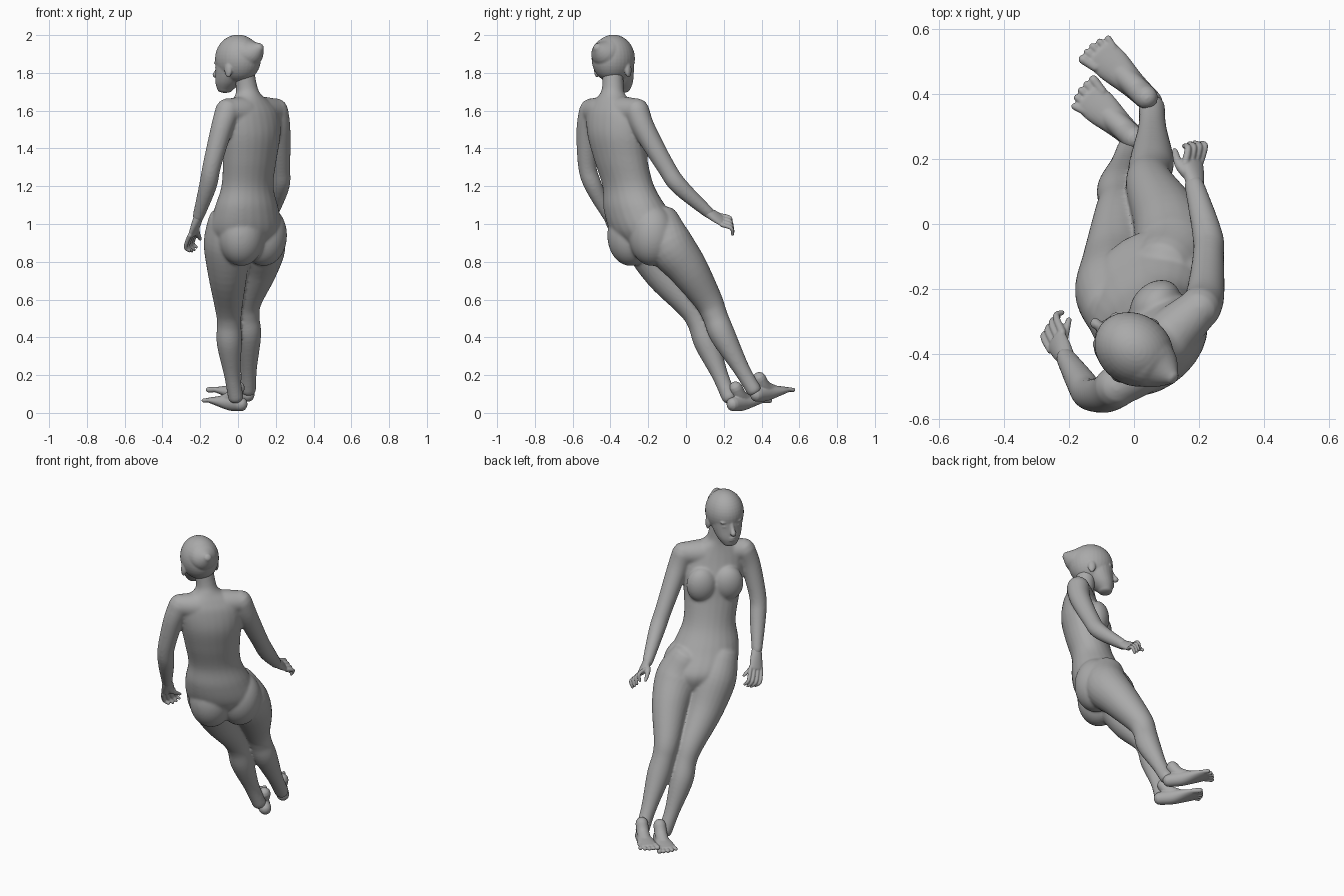
import bpy
import bmesh
from math import sin, cos, pi, radians
from mathutils import Vector, Matrix

default_cube = bpy.data.objects.get("Cube")
if default_cube:
    bpy.data.objects.remove(default_cube)

UP = Vector((0, 0, 1))
BODY_FACING = Vector((-.7, .72, 0)).normalized()
HEAD_FACING = Vector((-.83, .56, 0)).normalized()
RIGHTWARD = BODY_FACING.cross(UP)

clay = bpy.data.materials.new("clay_grey")
clay.use_nodes = True
clay.diffuse_color = (.4, .4, .4, 1)
clay.node_tree.nodes["Principled BSDF"].inputs["Base Color"].default_value = clay.diffuse_color


def offset(origin, facing, side=0, ahead=0, height=0):
    """Point placed sideways, ahead and above an origin."""
    return Vector(origin) + facing.cross(UP) * side + facing * ahead + UP * height


def ball(bm, centre, facing, wide, deep, tall):
    """Ellipsoid turned to a facing direction."""
    frame = Matrix((facing.cross(UP) * wide, facing * deep, UP * tall)).transposed().to_4x4()
    bmesh.ops.create_uvsphere(bm, u_segments=32, v_segments=20, radius=1,
                              matrix=Matrix.Translation(centre) @ frame)


def spline(rows, steps=5):
    """Smooth path through rows of position and radii."""
    keys = [Vector(row if len(row) == 5 else (*row, row[-1])) for row in rows]
    padded = [keys[0], *keys, keys[-1]]
    path = []
    for a, b, c, d in zip(padded, padded[1:], padded[2:], padded[3:]):
        for i in range(steps):
            t = i / steps
            path.append(b + (c - a) * (t / 2) + (a * 2 - b * 5 + c * 4 - d) * (t * t / 2)
                        + (b * 3 - c * 3 + d - a) * (t ** 3 / 2))
    return path + [keys[-1]]


def loft(bm, rows, across, level=False, dome=1, sides=24):
    """Closed tube with elliptical rings and domed ends."""
    path = spline(rows)
    spots = [Vector(p[:3]) for p in path]
    rings = []
    for i, p in enumerate(path):
        along = (spots[min(i + 1, len(spots) - 1)] - spots[max(i - 1, 0)]).normalized()
        rings.append((spots[i], UP if level else along, p[3], p[4]))

    def cap(ring, sign):
        spot, along, wide, deep = ring
        reach = sign * dome * min(wide, deep)
        return [(spot + along * reach * sin(a), along, wide * cos(a), deep * cos(a))
                for a in map(radians, (30, 60, 80))]

    rings = cap(rings[0], -1)[::-1] + rings + cap(rings[-1], 1)
    loops = []
    for spot, along, wide, deep in rings:
        u = (across - along * across.dot(along)).normalized()
        v = along.cross(u)
        angles = [2 * pi * k / sides for k in range(sides)]
        loops.append([bm.verts.new(spot + u * wide * cos(a) + v * deep * sin(a)) for a in angles])
    for low, high in zip(loops, loops[1:]):
        for k in range(sides):
            n = (k + 1) % sides
            bm.faces.new((low[k], low[n], high[n], high[k]))
    bm.faces.new(loops[0][::-1])
    bm.faces.new(loops[-1])


def finish(name, bm, voxel, passes):
    """Fuse the overlapping volumes into one smooth skin."""
    bmesh.ops.recalc_face_normals(bm, faces=bm.faces)
    mesh = bpy.data.meshes.new(name)
    bm.to_mesh(mesh)
    bm.free()
    mesh.materials.append(clay)
    obj = bpy.data.objects.new(name, mesh)
    bpy.context.collection.objects.link(obj)
    fuse = obj.modifiers.new("fuse", "REMESH")
    fuse.mode = "VOXEL"
    fuse.voxel_size = voxel
    fuse.use_smooth_shade = True
    soften = obj.modifiers.new("soften", "SMOOTH")
    soften.factor = .5
    soften.iterations = passes


# Torso and neck
body = bmesh.new()
loft(body, [(.045, -.175, .87, .165, .13), (.042, -.21, .96, .208, .172), (.045, -.267, 1.08, .187, .152),
            (.05, -.305, 1.2, .152, .122), (.062, -.345, 1.34, .16, .122), (.072, -.37, 1.47, .177, .124),
            (.075, -.385, 1.58, .175, .102), (.066, -.39, 1.64, .135, .082), (.055, -.39, 1.685, .072, .066),
            (.045, -.387, 1.73, .057, .057), (.025, -.39, 1.84, .057, .057)],
     RIGHTWARD, level=True, dome=.3)
# Shoulder girdle
loft(body, [(-.055, -.5, 1.6, .064), (.02, -.445, 1.595, .08), (.075, -.385, 1.585, .087),
            (.13, -.325, 1.595, .08), (.2, -.26, 1.6, .064)], UP)
for sign in (-1, 1):
    # Chest and seat
    ball(body, offset((.065, -.36, 1.44), BODY_FACING, sign * .077, .08), BODY_FACING, .088, .067, .105)
    ball(body, offset((.042, -.2, .94), BODY_FACING, sign * .082, -.05), BODY_FACING, .126, .122, .162)

# Legs, hip to ankle
loft(body, [(-.06, -.265, 1.02, .1), (-.057, -.205, .9, .125), (-.055, -.115, .74, .105), (-.05, .02, .57, .075),
            (-.047, .07, .48, .064), (-.046, .11, .37, .067), (-.03, .18, .2, .044),
            (-.012, .23, .08, .041)], RIGHTWARD, dome=.7)
loft(body, [(.09, -.135, 1.02, .1), (.125, -.095, .9, .127), (.105, .005, .77, .108), (.052, .115, .6, .077),
            (.047, .155, .51, .067), (.055, .195, .41, .068), (.056, .295, .23, .044),
            (.055, .36, .12, .041)], RIGHTWARD, dome=.7)

# Arms, shoulder to wrist
loft(body, [(-.055, -.5, 1.6, .066), (-.088, -.522, 1.5, .058), (-.138, -.523, 1.31, .049),
            (-.16, -.49, 1.2, .047), (-.21, -.41, 1.04, .031)], RIGHTWARD)
loft(body, [(.2, -.26, 1.6, .066), (.218, -.22, 1.5, .06), (.228, -.105, 1.3, .049),
            (.226, -.035, 1.2, .047), (.185, .12, 1.06, .031)], RIGHTWARD)
finish("body", body, .0065, 18)


# Feet with a sloping instep and five toes, the big toe on the inner side
def foot(name, heel, toe, inner):
    bm = bmesh.new()
    heel, toe = Vector(heel), Vector(toe)
    facing = Vector((toe.x - heel.x, toe.y - heel.y, 0)).normalized()
    side = facing.cross(UP)
    loft(bm, [(*heel, .036, .038), (*heel.lerp(toe, .35), .041, .042),
              (*heel.lerp(toe, .75), .054, .026), (*toe, .053, .014)], side)
    loft(bm, [(*offset(heel, facing, 0, .02, .085), .036), (*offset(heel, facing, 0, .06, .04), .036),
              (*heel.lerp(toe, .7), .034, .026)], side)
    for k in range(5):
        spread = inner * (.045 - k * .0225)
        size = .015 if k == 0 else .0115
        root = offset(toe, facing, spread * .9, -.02)
        tip = offset(toe, facing, spread * 1.1, .03 - (k - 1.5) ** 2 * .003, -.002)
        loft(bm, [(*root, size), (*tip, size)], side, sides=12)
    finish(name, bm, .004, 5)


foot("left_side_foot", (.015, .25, .046), (-.14, .39, .068), 1)
foot("right_side_foot", (.052, .375, .096), (-.105, .525, .124), -1)


# Hands with curled fingers and a thumb
def hand(name, wrist, knuckles, tips, across, back, thumb):
    bm = bmesh.new()
    wrist, knuckles, tips = Vector(wrist), Vector(knuckles), Vector(tips)
    across, back = Vector(across).normalized(), Vector(back).normalized()
    loft(bm, [(*wrist, .027, .025), (*wrist.lerp(knuckles, .5), .037, .022),
              (*knuckles, .041, .016)], across)
    for k in range(4):
        shift = across * (k - 1.5) * .023
        bend = knuckles.lerp(tips, .55) + back * .025
        reach = knuckles.lerp(tips, .92 if k in (0, 3) else 1)
        loft(bm, [(*(knuckles + shift), .012), (*(bend + shift * 1.1), .0105),
                  (*(reach + shift), .008)], across, sides=12)
    base, end = wrist.lerp(knuckles, .3), Vector(thumb)
    loft(bm, [(*base, .018), (*(base.lerp(end, .5) - across * .02), .015), (*end, .009)], back, sides=12)
    finish(name, bm, .004, 2)


hand("hanging_hand", (-.205, -.415, 1.05), (-.238, -.36, .95), (-.238, -.295, .86),
     (.5, .8, .3), (-.8, .4, -.4), (-.2, -.295, .92))
hand("reaching_hand", (.188, .11, 1.065), (.18, .188, 1.02), (.178, .248, .965),
     (.65, .1, -.7), (.5, .6, .6), (.125, .225, 1.0))

# Head: skull, jaw and the knot of hair
CROWN = Vector((0, -.385, 1.875))
head = bmesh.new()
head_side = HEAD_FACING.cross(UP)


def at(side, ahead, height):
    return offset(CROWN, HEAD_FACING, side, ahead, height)


ball(head, CROWN, HEAD_FACING, .109, .127, .127)
loft(head, [(*at(0, .082, -.165), .044, .04), (*at(0, .062, -.125), .07, .068),
            (*at(0, .038, -.07), .088, .088), (*at(0, .025, 0), .097, .098)],
     head_side, level=True, dome=.4)
loft(head, [(.03, -.41, 1.9, .094), (.08, -.443, 1.912, .07), (.12, -.473, 1.938, .022)],
     head_side, dome=.5)

# Nose, lips, brows, eyes and ears
loft(head, [(*at(0, .115, -.03), .012), (*at(0, .127, -.06), .013), (*at(0, .143, -.085), .017)], head_side)
for drop in (-.118, -.131):
    ball(head, at(0, .119, drop), HEAD_FACING, .026, .016, .008)
for sign in (-1, 1):
    ball(head, at(sign * .037, .107, -.022), HEAD_FACING, .03, .012, .008)
    ball(head, at(sign * .037, .104, -.048), HEAD_FACING, .018, .014, .009)
    ball(head, at(sign * .1, -.005, -.06), HEAD_FACING, .013, .022, .04)
finish("head", head, .005, 5)
